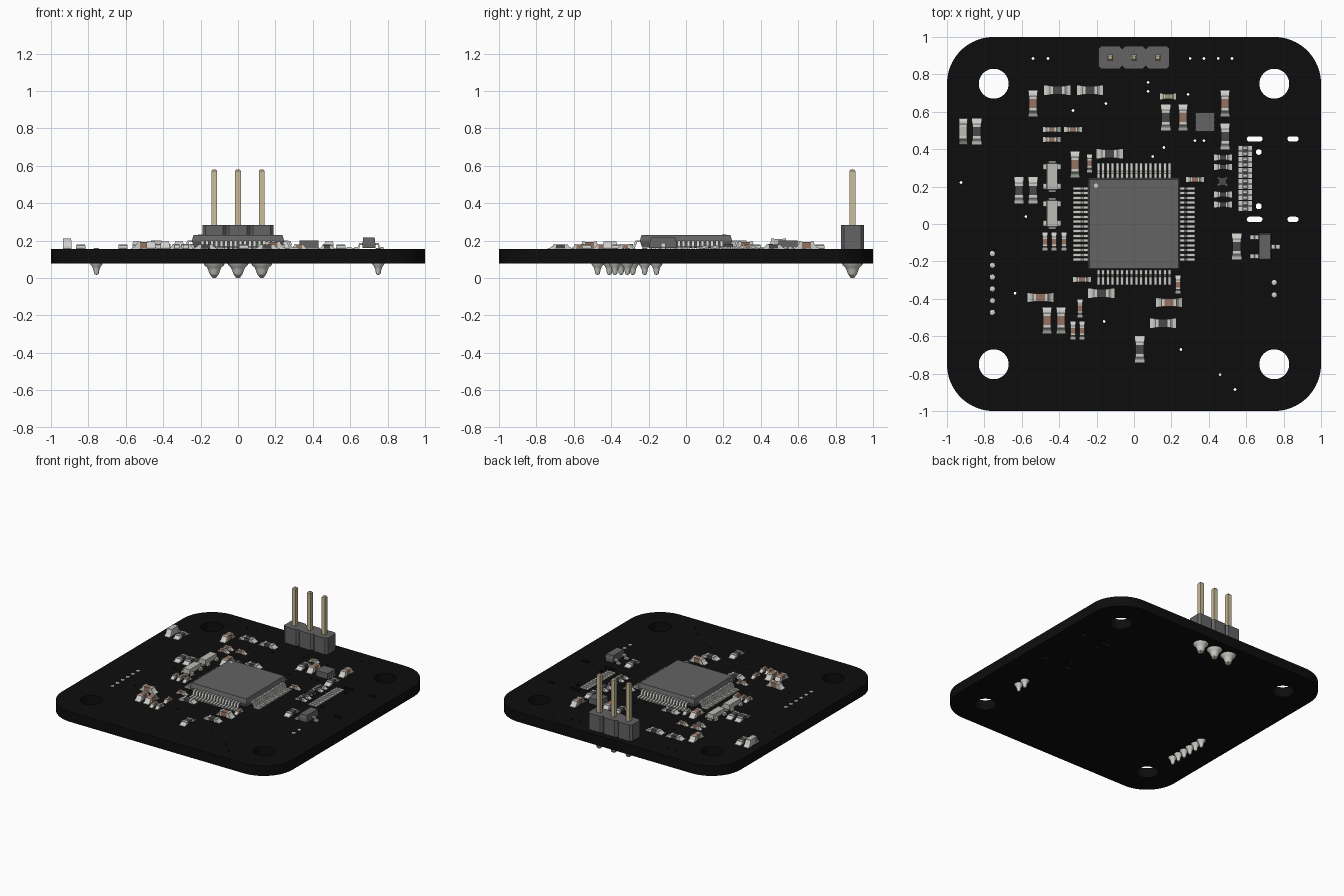
import bpy, bmesh, math
from mathutils import Vector

if "Cube" in bpy.data.objects:
    bpy.data.objects.remove(bpy.data.objects["Cube"])

TOP, BOT = 0.155, 0.077          # board faces
COLORS = {"board_black": (.004, .004, .004), "package_grey": (.125, .125, .125),
          "resistor_dark": (.065, .065, .068), "tin_metal": (.62, .62, .59),
          "ceramic_brown": (.30, .17, .115), "pin_gold": (.60, .51, .32),
          "pale_ceramic": (.50, .50, .47), "olive_lens": (.30, .32, .16)}
MATS = {}
for name, c in COLORS.items():
    MATS[name] = bpy.data.materials.new(name)
    MATS[name].diffuse_color = (*c, 1)


class Part:
    """Collects simple solids into one mesh."""
    def __init__(self):
        self.bm, self.names = bmesh.new(), []

    def face(self, verts, mat):
        if mat not in self.names:
            self.names.append(mat)
        f = self.bm.faces.new(verts)
        f.material_index = self.names.index(mat)

    def loft(self, rings, mat):
        rs = [[self.bm.verts.new(p) for p in r] for r in rings]
        n = len(rs[0])
        for a, b in zip(rs, rs[1:]):
            for i in range(n):
                j = (i + 1) % n
                self.face((a[i], a[j], b[j], b[i]), mat)
        self.face(rs[0][::-1], mat)
        self.face(rs[-1], mat)

    def box(self, x, y, z0, z1, sx, sy, mat, top=1.0):
        self.loft([[(x + u * sx / 2 * k, y + v * sy / 2 * k, z)
                    for u, v in ((-1, -1), (1, -1), (1, 1), (-1, 1))]
                   for z, k in ((z0, 1), (z1, top))], mat)

    def lathe(self, x, y, profile, mat, n=16):
        self.loft([[(x + r * math.cos(i * math.tau / n), y + r * math.sin(i * math.tau / n), z)
                    for i in range(n)] for r, z in profile], mat)

    def strip(self, profile, width, mat, angle=0, shift=0, at=(0, 0)):
        """Side profile (distance, height) given a width, turned about z."""
        c, s = math.cos(angle), math.sin(angle)
        self.loft([[(at[0] + d * c - w * s, at[1] + d * s + w * c, z) for d, z in profile]
                   for w in (shift - width / 2, shift + width / 2)], mat)

    def mesh(self, name, smooth=False):
        bmesh.ops.recalc_face_normals(self.bm, faces=self.bm.faces)
        me = bpy.data.meshes.new(name)
        self.bm.to_mesh(me)
        self.bm.free()
        for m in self.names:
            me.materials.append(MATS[m])
        if smooth:
            me.shade_smooth()
            me.set_sharp_from_angle(angle=math.radians(40))
        return me


def place(name, me, x=0, y=0, z=0, rot=0):
    ob = bpy.data.objects.new(name, me)
    ob.location, ob.rotation_euler = (x, y, z), (0, 0, rot)
    bpy.context.collection.objects.link(ob)
    return ob


# --- Circuit board: outline with round holes, slots and vias
def pill(x, y, w, h, r, n):
    """Rounded rectangle outline; n points per corner."""
    pts = []
    for q, (u, v) in enumerate(((1, 1), (-1, 1), (-1, -1), (1, -1))):
        for i in range(n):
            a = (q + i / (n - 1)) * math.pi / 2
            p = Vector((x + u * (w / 2 - r) + r * math.cos(a), y + v * (h / 2 - r) + r * math.sin(a)))
            if not pts or (p - pts[-1]).length > 1e-5:
                pts.append(p)
    if (pts[0] - pts[-1]).length < 1e-5:
        pts.pop()
    return pts


outlines = [pill(0, 0, 2, 2, .25, 14)]
outlines += [pill(u * .75, v * .75, .16, .16, .08, 9) for u in (-1, 1) for v in (-1, 1)]
for y in (.455, .025):
    outlines += [pill(.645, y, .085, .028, .0139, 5), pill(.85, y, .06, .028, .0139, 5)]
outlines += [pill(.667, y, .032, .032, .016, 4) for y in (.385, .095)]
VIAS = [(-.54, .885), (-.46, .885), (.3, .885), (.374, .885), (.45, .885), (.524, .885),
        (.075, .757), (.075, .709), (-.15, .644), (-.326, .607), (.289, .693), (.16, .409),
        (.1, .361), (.326, .446), (.374, .446), (-.925, .222), (-.578, .04), (-.636, -.37),
        (-.16, -.521), (.251, -.671), (.46, -.805), (.54, -.885)]
outlines += [pill(x, y, .015, .015, .0075, 3) for x, y in VIAS]
cu = bpy.data.curves.new("board_outline", 'CURVE')
cu.dimensions, cu.fill_mode, cu.extrude = '2D', 'BOTH', (TOP - BOT) / 2
for pts in outlines:
    sp = cu.splines.new('POLY')
    sp.points.add(len(pts) - 1)
    for p, q in zip(sp.points, pts):
        p.co = (q.x, q.y, 0, 1)
    sp.use_cyclic_u = True
tmp = place("board_outline", cu)
dg = bpy.context.evaluated_depsgraph_get()
me = bpy.data.meshes.new_from_object(tmp.evaluated_get(dg))
bpy.data.objects.remove(tmp)
bm = bmesh.new()
bm.from_mesh(me)
bmesh.ops.remove_doubles(bm, verts=bm.verts, dist=1e-5)
bmesh.ops.recalc_face_normals(bm, faces=bm.faces)
bm.to_mesh(me)
bm.free()
me.materials.clear()
me.materials.append(MATS["board_black"])
me.shade_smooth()
me.set_sharp_from_angle(angle=math.radians(35))
place("circuit_board", me, z=(TOP + BOT) / 2)


# --- Two-terminal chip parts: body, metal end caps, solder fillets
def chip(name, body, length, width, height, total, mat):
    p = Part()
    cap = length * .2
    p.box(0, 0, .002, height - .001, length - 2 * cap, width * .97, mat)
    for s in (0, math.pi):
        p.strip([(length / 2 - cap, 0), (length / 2, 0), (length / 2, height),
                 (length / 2 - cap, height)], width, "tin_metal", s)
        e, l = total / 2, length / 2
        p.strip([(l, 0), (e, 0), (e, .003), (l + (e - l) * .45, height * .3),
                 (l, height * .8)], width * 1.08, "tin_metal", s)
    return p.mesh(name)


H, V = 0, math.pi / 2
CHIPS = {
    "large_resistor": (("", .08, .046, .024, .14, "resistor_dark"), [
        (-.41, .715, H), (-.235, .715, H), (-.84, .495, V), (-.13, .375, H), (-.615, .18, V),
        (-.54, .18, V), (-.175, -.37, H), (.155, -.53, H), (.03, -.67, V), (.17, .57, V),
        (.487, .468, V), (.55, -.12, V)]),
    "large_capacitor": (("", .08, .044, .039, .14, "ceramic_brown"), [
        (-.54, .645, V), (-.315, .318, V), (-.5, -.393, H), (-.465, -.516, V),
        (-.39, -.516, V), (.187, -.42, H), (.262, .57, V), (.487, .645, V)]),
    "indicator_light": (("", .08, .042, .055, .14, "pale_ceramic"), [(-.914, .495, V)]),
    "small_capacitor": (("", .05, .026, .026, .095, "ceramic_brown"), [
        (-.44, .505, H), (-.44, .452, H), (-.326, .505, H), (-.238, .324, V), (-.476, -.094, V),
        (-.428, -.094, V), (-.374, -.094, V), (-.278, -.297, H), (-.289, -.452, V),
        (-.326, -.57, V), (-.278, -.57, V), (.235, -.324, V), (.326, .238, H)]),
    "small_resistor": (("", .05, .029, .019, .095, "resistor_dark"), [
        (.476, .356, H), (.476, .305, H), (.476, .158, H), (.476, .104, H)]),
    "small_diode": (("", .05, .028, .022, .085, "olive_lens"), [(.182, .682, H)]),
}
for name, (spec, spots) in CHIPS.items():
    shared = chip(name, *spec)
    for i, (x, y, r) in enumerate(spots):
        place(f"{name}_{i + 1}", shared, x, y, TOP, r)

# --- Main processor: drafted body, pin-one dot, 16 gull-wing leads per side
p = Part()
p.loft([[(u * k, v * k, z) for u, v in ((-1, -1), (1, -1), (1, 1), (-1, 1))]
        for k, z in ((.235, .008), (.246, .04), (.246, .047), (.237, .076))], "package_grey")
p.lathe(-.203, .205, [(.012, .075), (.012, .078)], "tin_metal", 12)
place("processor_body", p.mesh("processor_body"), z=TOP)
p = Part()
LEAD = [(.235, .036), (.262, .036), (.275, 0), (.325, 0), (.325, .01), (.284, .012),
        (.270, .046), (.235, .046)]
for side in range(4):
    for i in range(16):
        p.strip(LEAD, .0165, "tin_metal", side * math.pi / 2, (i - 7.5) * .0254)
place("processor_leads", p.mesh("processor_leads"), z=TOP)

# --- Two pale crystals with side and end pads
p = Part()
p.box(0, 0, .004, .012, .064, .152, "resistor_dark")
p.box(0, 0, .012, .046, .058, .146, "pale_ceramic", .96)
for u in (-1, 1):
    p.box(0, u * .076, 0, .01, .04, .016, "tin_metal")
    for v in (-1, 1):
        p.box(u * .039, v * .052, 0, .02, .018, .028, "tin_metal")
crystal = p.mesh("crystal")
for i, y in enumerate((.254, .056)):
    place(f"crystal_{i + 1}", crystal, -.438, y, TOP)

# --- Regulator: square package with edge contacts
p = Part()
p.box(0, 0, .002, .046, .1, .1, "package_grey")
for u in (-1, 1):
    for i in range(4):
        p.box(u * .05, (i - 1.5) * .025, 0, .01, .008, .012, "tin_metal")
place("regulator", p.mesh("regulator"), .38, .545, TOP)

# --- Tiny protection chip
p = Part()
p.box(0, 0, .002, .025, .042, .042, "resistor_dark")
for u in (-1, 1):
    for v in (-1, 1):
        p.box(u * .02, v * .018, 0, .01, .014, .012, "tin_metal")
place("protection_chip", p.mesh("protection_chip"), .474, .228, TOP)

# --- Three-leg transistor
p = Part()
p.box(0, 0, .006, .03, .068, .146, "package_grey")
p.box(0, 0, .03, .06, .068, .146, "package_grey", .9)
LEG = [(.03, .022), (.047, .022), (.052, 0), (.08, 0), (.08, .009), (.058, .01),
       (.053, .031), (.03, .031)]
for ang, sh in ((0, 0), (math.pi, .05), (math.pi, -.05)):
    p.strip(LEG, .024, "tin_metal", ang, sh)
place("transistor", p.mesh("transistor"), .7, -.122, TOP)

# --- Connector contact pads
p = Part()
for i in range(12):
    y = .243 + (i - 5.5) * .0294
    p.box(.595, y, 0, .006, .07, .023, "tin_metal")
    p.box(.595, y, .006, .011, .03, .018, "tin_metal", .8)
place("connector_pads", p.mesh("connector_pads"), z=TOP)

# --- Pin header: three chamfered blocks, gold pins, solder beneath
PINS = (-.127, 0, .127)
block, pins, solder = Part(), Part(), Part()
a, b, c = .0635, .061, .016
OCT = [(a, b - c), (a - c, b), (c - a, b), (-a, b - c), (-a, c - b), (c - a, -b), (a - c, -b), (a, c - b)]
for x in PINS:
    block.loft([[(x + u, .89 + v, z) for u, v in OCT] for z in (TOP, .283)], "package_grey")
    pins.loft([[(x + u * k, .89 + v * k, z) for u, v in ((-1, -1), (1, -1), (1, 1), (-1, 1))]
               for k, z in ((.009, 0), (.0155, .008), (.0155, .572), (.009, .58))], "pin_gold")
    solder.lathe(x, .89, [(.056, BOT + .001), (.052, .068), (.038, .056), (.031, .04),
                          (.025, .022), (.018, .012), (.01, .009)], "tin_metal", 20)
place("header_block", block.mesh("header_block"))
place("header_pins", pins.mesh("header_pins"))

# --- Through-hole solder joints: six on the left, two on the right
for x, y in [(-.757, -.158 - .063 * i) for i in range(6)] + [(.75, -.313), (.75, -.38)]:
    solder.lathe(x, y, [(.033, BOT + .001), (.031, .071), (.022, .06), (.016, .044),
                        (.013, .026), (.009, .019), (.003, .017)], "tin_metal", 16)
    solder.lathe(x, y, [(.015, TOP - .002), (.014, TOP + .003), (.007, TOP + .006)], "tin_metal", 12)
place("solder_joints", solder.mesh("solder_joints", smooth=True))

for m in bpy.data.materials:
    if m.users and not m.is_grease_pencil:
        m.use_nodes = True
        m.node_tree.nodes["Principled BSDF"].inputs["Base Color"].default_value = m.diffuse_color
